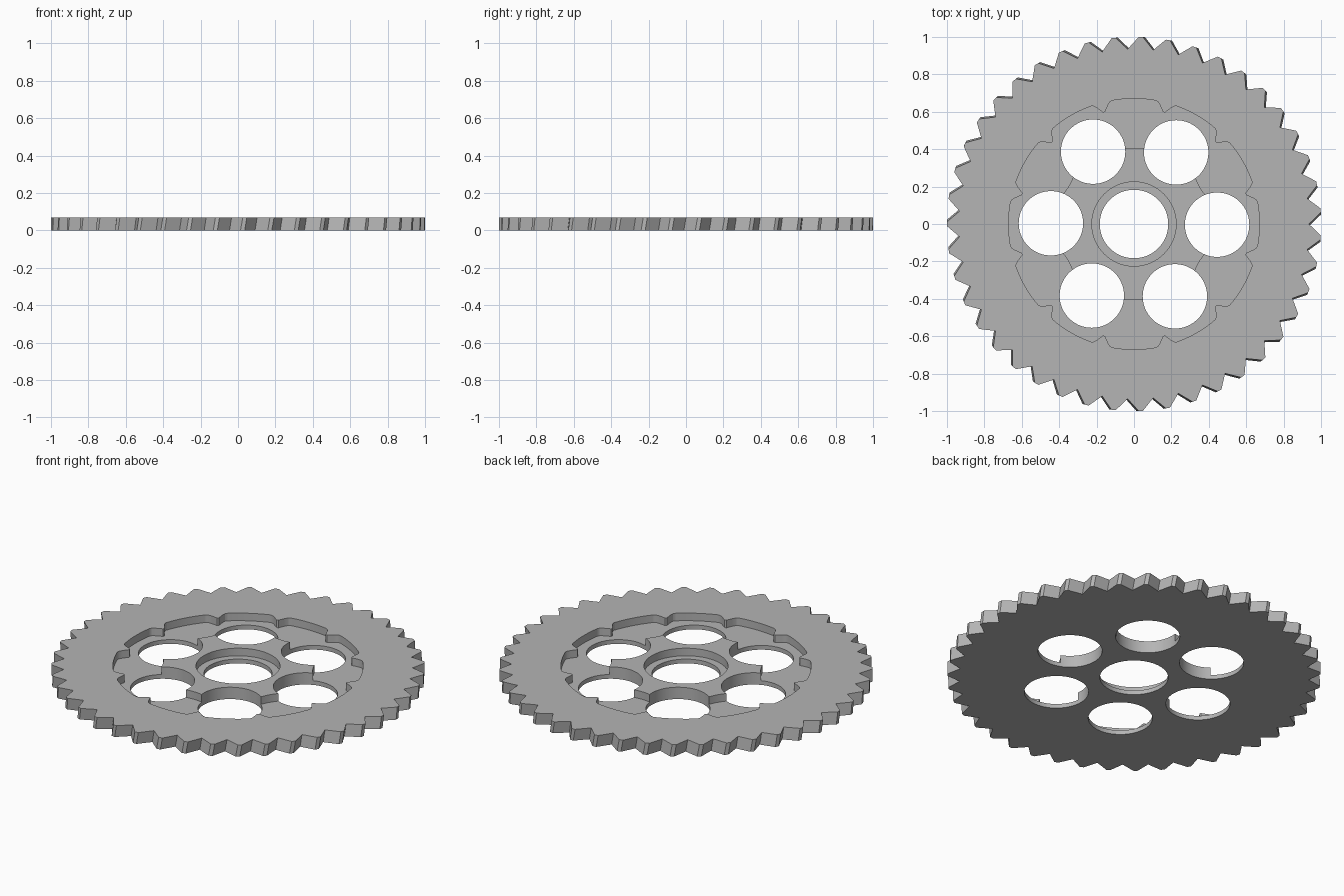
import bpy
import bmesh
from math import radians, degrees, sin, cos, pi

THICK = 0.07      # plate thickness
FLOOR = 0.025     # height of the recessed floors
TEETH = 43
TWIST = 0.012     # slight helical lean of the teeth, radians
TURN = radians(-0.5)

if "Cube" in bpy.data.objects:
    bpy.data.objects.remove(bpy.data.objects["Cube"])

grey = bpy.data.materials.new("plain grey")
grey.use_nodes = True
colour = (0.46, 0.46, 0.46, 1)
grey.diffuse_color = colour
grey.node_tree.nodes["Principled BSDF"].inputs["Base Color"].default_value = colour


def polar(r, a):
    return (r * cos(a), r * sin(a))


def make_object(name, bm):
    bmesh.ops.recalc_face_normals(bm, faces=bm.faces)
    mesh = bpy.data.meshes.new(name)
    bm.to_mesh(mesh)
    bm.free()
    mesh.materials.append(grey)
    obj = bpy.data.objects.new(name, mesh)
    bpy.context.collection.objects.link(obj)
    return obj


def bridge(bm, a, b):
    n = len(a)
    for i in range(n):
        j = (i + 1) % n
        bm.faces.new((a[i], a[j], b[j], b[i]))


def prism(name, lower, upper, z0, z1):
    """Solid between two matching outlines."""
    bm = bmesh.new()
    a = [bm.verts.new((x, y, z0)) for x, y in lower]
    b = [bm.verts.new((x, y, z1)) for x, y in upper]
    bm.faces.new(a)
    bm.faces.new(b)
    bridge(bm, a, b)
    return make_object(name, bm)


def ring_prism(name, outer, inner, z0, z1):
    """Solid ring between two outlines with the same number of points."""
    bm = bmesh.new()
    loops = [[bm.verts.new((x, y, z)) for x, y in pts]
             for pts, z in ((outer, z0), (outer, z1), (inner, z1), (inner, z0))]
    for k in range(4):
        bridge(bm, loops[k], loops[(k + 1) % 4])
    return make_object(name, bm)


def cylinder(name, r, z0, centre=(0, 0)):
    pts = [(centre[0] + r * cos(2 * pi * i / 96), centre[1] + r * sin(2 * pi * i / 96))
           for i in range(96)]
    return prism(name, pts, pts, z0, THICK + 0.05)


def gear_outline(shift):
    pts = []
    step = 2 * pi / TEETH
    for i in range(TEETH):
        a = pi + i * step + shift
        pts += [polar(1.0, a - 0.011), polar(1.0, a + 0.011), polar(0.935, a + step / 2)]
    return pts


def pocket_radius(a):
    """Outer pocket wall: twelve shallow lobes parted by pointed notches."""
    d = abs((degrees(a) % 30) - 15)
    keys = [(0, 0.618), (0.5, 0.618), (3, 0.655), (4, 0.666), (5, 0.67), (15, 0.67)]
    for (d0, r0), (d1, r1) in zip(keys, keys[1:]):
        if d <= d1:
            return r0 + (r1 - r0) * (d - d0) / (d1 - d0)
    return 0.67


def hub_radius(a):
    """Hub edge: hollow arcs between the round holes."""
    d = radians((degrees(a) % 60) - 30)
    return 0.403 + 0.5 * d * d


# toothed plate
plate = prism("sprocket_plate", gear_outline(-TWIST), gear_outline(0), 0, THICK)

# cutters: lobed pocket, bore, counterbore and six round holes
angles = [2 * pi * i / 720 for i in range(720)]
cutters = [
    ring_prism("pocket_cutter",
               [polar(pocket_radius(a), a) for a in angles],
               [polar(hub_radius(a), a + TURN) for a in angles], FLOOR, THICK + 0.05),
    cylinder("counterbore_cutter", 0.225, FLOOR),
    cylinder("bore_cutter", 0.183, -0.05),
]
for k in range(6):
    cutters.append(cylinder("hole_cutter", 0.172, -0.05, polar(0.444, k * pi / 3 + TURN)))

bpy.context.view_layer.objects.active = plate
plate.select_set(True)
for c in cutters:
    mod = plate.modifiers.new("cut", 'BOOLEAN')
    mod.operation = 'DIFFERENCE'
    mod.solver = 'EXACT'
    mod.object = c
    bpy.ops.object.modifier_apply(modifier=mod.name)
    bpy.data.objects.remove(c)

bpy.ops.object.shade_smooth_by_angle(angle=radians(25))
